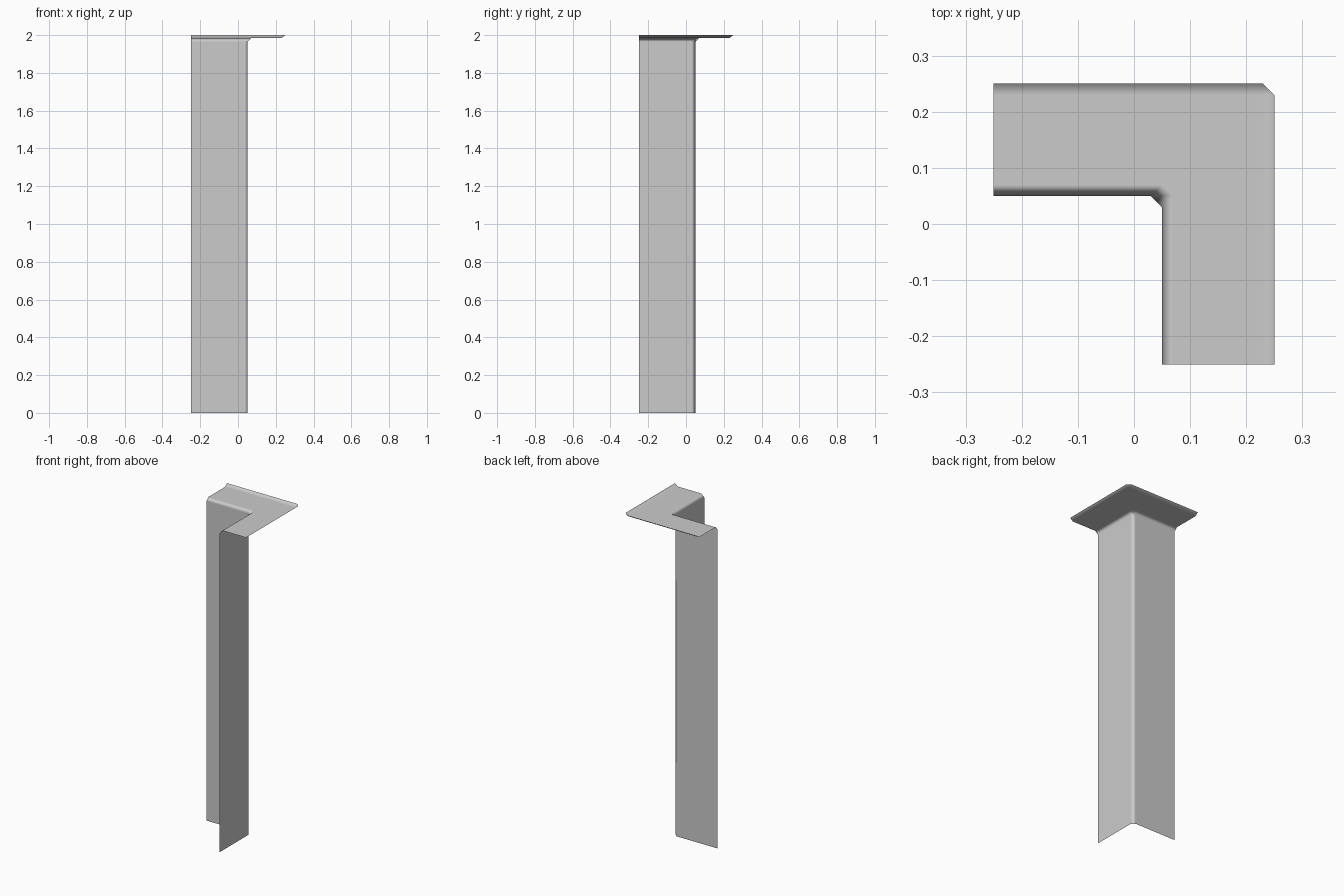
import bpy, bmesh

if "Cube" in bpy.data.objects:
    bpy.data.objects.remove(bpy.data.objects["Cube"])

END = -0.25      # where both arms of the corner stop
# Profile of the bent sheet: (distance from corner axis, height, corner chamfer)
PROFILE = [
    (0.05, 0.000, 0.02),   # wall foot
    (0.05, 1.965, 0.02),   # wall top
    (0.07, 1.984, 0.02),   # flange start
    (0.23, 1.984, 0.00),   # flange end
    (0.25, 2.000, 0.02),   # raised lip
]


def corner_path(d, z, c):
    """L-shaped path running along one arm, across the chamfer, down the other."""
    return [(END, d, z), (d - c, d, z), (d, d - c, z), (d, END, z)]


# Wall, flange and lip swept as one open sheet around the corner
bm = bmesh.new()
rings = [[bm.verts.new(p) for p in corner_path(*row)] for row in PROFILE]
for low, high in zip(rings, rings[1:]):
    for i in range(3):
        bm.faces.new((low[i], low[i + 1], high[i + 1], high[i]))
bmesh.ops.remove_doubles(bm, verts=bm.verts, dist=1e-5)

# Sheet faces inward on the wall and upward on the flange
bm.normal_update()
if sum(f.normal.z * f.calc_area() for f in bm.faces) < 0:
    bmesh.ops.reverse_faces(bm, faces=bm.faces)

mesh = bpy.data.meshes.new("corner_wall_with_ledge")
bm.to_mesh(mesh)
bm.free()
wall = bpy.data.objects.new("corner_wall_with_ledge", mesh)
bpy.context.collection.objects.link(wall)

# Smooth bends with flat large faces
mesh.polygons.foreach_set("use_smooth", [True] * len(mesh.polygons))
weighted = wall.modifiers.new("flat_large_faces", 'WEIGHTED_NORMAL')
weighted.mode = 'FACE_AREA'
weighted.weight = 100
